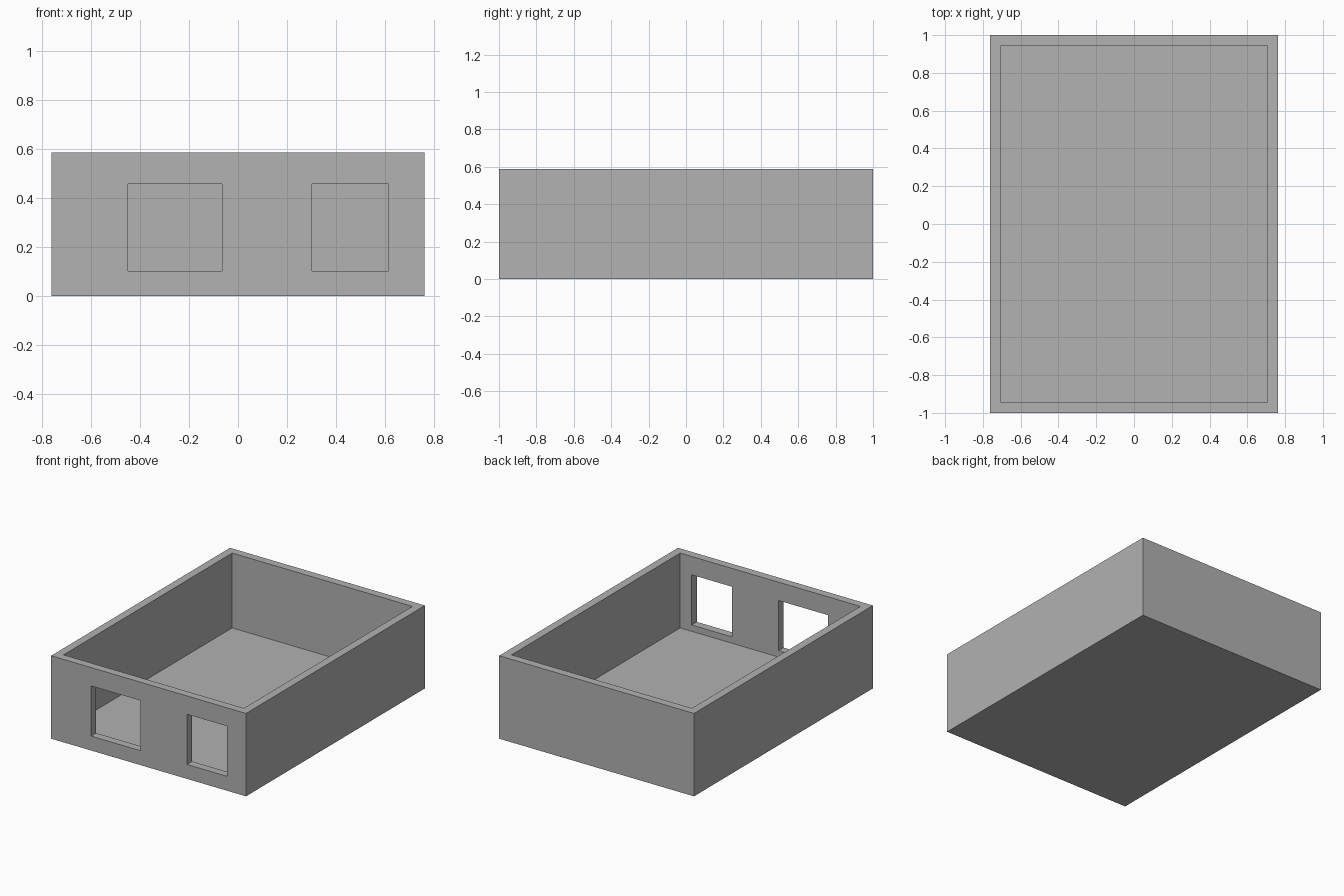
import bpy

cube = bpy.data.objects.get("Cube")
if cube:
    bpy.data.objects.remove(cube, do_unlink=True)

WIDTH, LENGTH, HEIGHT = 1.526, 2.0, 0.587
WALL = 0.057
SILL, LINTEL = 0.102, 0.457

grey = bpy.data.materials.new("plain_grey")
grey.use_nodes = True
grey.diffuse_color = (0.445, 0.445, 0.445, 1)
grey.node_tree.nodes["Principled BSDF"].inputs["Base Color"].default_value = grey.diffuse_color


def box(name, low, high):
    """Add a box spanning two opposite corners."""
    centre = [(a + b) / 2 for a, b in zip(low, high)]
    bpy.ops.mesh.primitive_cube_add(size=1, location=centre)
    obj = bpy.context.object
    obj.name = name
    obj.scale = [b - a for a, b in zip(low, high)]
    bpy.ops.object.transform_apply(location=True, rotation=False, scale=True)
    obj.data.materials.append(grey)
    return obj


def cut(target, cutter):
    """Subtract the cutter from the target, then discard it."""
    cutter.hide_render = True
    mod = target.modifiers.new(cutter.name, "BOOLEAN")
    mod.operation = "DIFFERENCE"
    mod.solver = "EXACT"
    mod.object = cutter
    bpy.context.view_layer.objects.active = target
    bpy.ops.object.modifier_apply(modifier=mod.name)
    bpy.data.objects.remove(cutter, do_unlink=True)


# Solid block that becomes the floor and four walls
x, y = WIDTH / 2, LENGTH / 2
shell = box("floor_and_walls", (-x, -y, 0), (x, y, HEIGHT))

# Open room inside
cut(shell, box("room_cutter", (WALL - x, WALL - y, WALL), (x - WALL, y - WALL, HEIGHT + WALL)))

# Two window openings through the front wall
for left, right in ((-0.45, -0.065), (0.302, 0.616)):
    cut(shell, box("window_cutter", (left, -y - WALL, SILL), (right, -y + 2 * WALL, LINTEL)))
